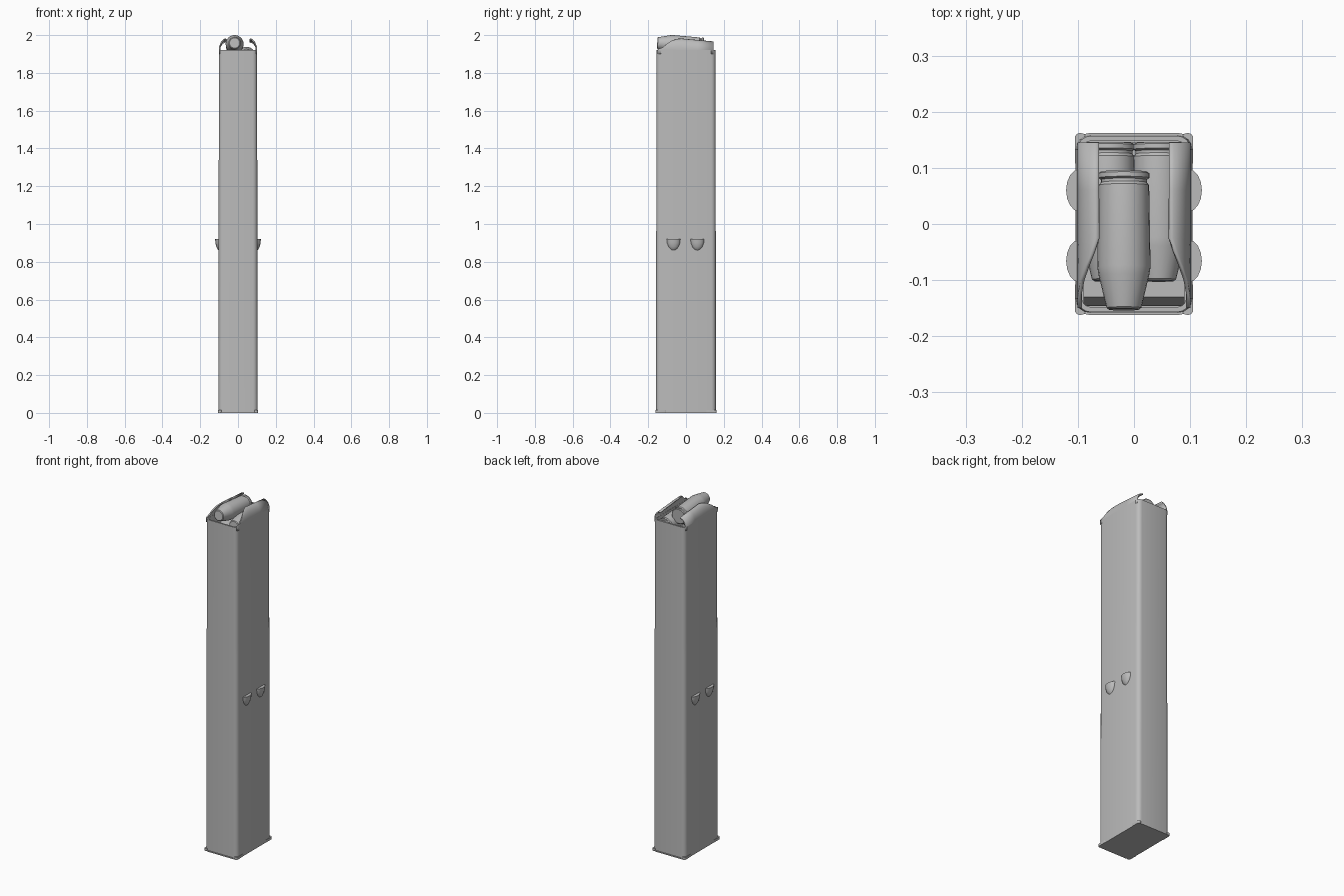
import bpy
import bmesh
import math
from mathutils import Matrix, Vector

cube = bpy.data.objects.get("Cube")
if cube:
    bpy.data.objects.remove(cube, do_unlink=True)

GREY = (0.5, 0.5, 0.5, 1.0)
steel = bpy.data.materials.new("grey metal")
steel.use_nodes = True
steel.diffuse_color = GREY
steel.node_tree.nodes["Principled BSDF"].inputs["Base Color"].default_value = GREY


def finish(name, bm, angle=35):
    """Turn a bmesh into a named, shaded object."""
    bmesh.ops.recalc_face_normals(bm, faces=bm.faces[:])
    mesh = bpy.data.meshes.new(name)
    bm.to_mesh(mesh)
    bm.free()
    mesh.materials.append(steel)
    obj = bpy.data.objects.new(name, mesh)
    bpy.context.scene.collection.objects.link(obj)
    bpy.ops.object.select_all(action="DESELECT")
    obj.select_set(True)
    bpy.context.view_layer.objects.active = obj
    bpy.ops.object.shade_smooth_by_angle(angle=math.radians(angle))
    return obj


def loft(name, rings, angle=35):
    """Skin a list of equal-length rings and cap both ends."""
    bm = bmesh.new()
    loops = [[bm.verts.new(p) for p in ring] for ring in rings]
    for a, b in zip(loops, loops[1:]):
        for i in range(len(a)):
            j = (i + 1) % len(a)
            bm.faces.new((a[i], a[j], b[j], b[i]))
    bm.faces.new(loops[0])
    bm.faces.new(loops[-1])
    return finish(name, bm, angle)


def rounded_ring(hx, hy, r, z, cx=0, cy=0, steps=4):
    """Rounded rectangle outline at height z."""
    ring = []
    for k, (sx, sy) in enumerate(((1, 1), (-1, 1), (-1, -1), (1, -1))):
        for i in range(steps + 1):
            a = math.pi / 2 * (k + i / steps)
            ring.append((cx + sx * (hx - r) + r * math.cos(a),
                         cy + sy * (hy - r) + r * math.sin(a), z))
    return ring


# Long hollow body, open at the top
loft("magazine_body", [
    rounded_ring(0.104, 0.158, 0.024, 0.004),
    rounded_ring(0.101, 0.157, 0.024, 1.92),
    rounded_ring(0.093, 0.148, 0.016, 1.92),
    rounded_ring(0.093, 0.148, 0.016, 1.65),
])

# Floor plate and its folded corner tabs
loft("floor_plate", [rounded_ring(0.104, 0.162, 0.024, z) for z in (0, 0.006)])
for sx, side in ((-1, "right"), (1, "left")):
    for sy, end in ((-1, "front"), (1, "back")):
        loft(f"{end}_{side}_corner_tab", [
            rounded_ring(0.01, 0.03, 0.009, z, sx * 0.0955, sy * 0.132)
            for z in (0, 0.015)])

# Stop bumps on both sides
for sx, side in ((-1, "right"), (1, "left")):
    for cy, end in ((-0.066, "front"), (0.06, "back")):
        rings = []
        for z, s in ((0.92, 1), (0.9, 0.94), (0.88, 0.75), (0.867, 0.48), (0.858, 0.12)):
            rings.append([(sx * 0.097 + 0.024 * s * math.cos(a),
                           cy + 0.038 * s * math.sin(a), z)
                          for a in (math.tau * i / 16 for i in range(16))])
        loft(f"{end}_{side}_stop_bump", rings)


# Feed lips curling inward, flaring open toward the front
def feed_lip(sx, side):
    stations = ((-0.15, 0.05), (-0.125, 0.15), (-0.1, 0.38), (-0.075, 0.62),
                (-0.05, 0.84), (-0.025, 1), (0.06, 1), (0.145, 1))
    steps = 8
    bm = bmesh.new()
    rows = []
    for y, reach in stations:
        height = 0.062 - 0.09 * max(y + 0.025, 0)
        row = [bm.verts.new((sx * 0.101, y, 1.9))]
        for i in range(steps + 1):
            a = math.pi / 2 * reach * i / steps
            row.append(bm.verts.new((sx * (0.063 + 0.038 * math.cos(a)), y,
                                     1.92 + height * math.sin(a))))
        rows.append(row)
    for a, b in zip(rows, rows[1:]):
        for i in range(steps + 1):
            bm.faces.new((a[i], a[i + 1], b[i + 1], b[i]))
    obj = finish(f"{side}_feed_lip", bm)
    # the open sheet is thickened toward the inside
    inward = obj.data.polygons[0].normal.x * sx > 0
    thick = obj.modifiers.new("thickness", "SOLIDIFY")
    thick.thickness = 0.007
    thick.offset = -1 if inward else 1


feed_lip(-1, "right")
feed_lip(1, "left")

# Stacked cartridges: radius and distance from the rim along the axis
PROFILE = ((0.042, 0), (0.046, 0.003), (0.046, 0.011), (0.041, 0.014),
           (0.041, 0.019), (0.045, 0.024), (0.0475, 0.17), (0.045, 0.185),
           (0.031, 0.243), (0.027, 0.246))


def cartridge(name, x, y, z, tilt):
    place = Matrix.Translation((x, y, z)) @ Matrix.Rotation(-tilt, 4, "X")
    rings = [[place @ Vector((r * math.cos(a), -d, r * math.sin(a)))
              for a in (math.tau * i / 24 for i in range(24))]
             for r, d in PROFILE]
    loft(name, rings, 30)


cartridge("top_cartridge", -0.018, 0.093, 1.941, math.radians(4))
for i in range(3):
    cartridge(f"stacked_cartridge_{i + 1}", 0.044 if i % 2 == 0 else -0.044,
              0.144, 1.882 - 0.05 * i, math.radians(3))

# Follower under the stack, with a sloped front edge
bm = bmesh.new()
outline = ((-0.146, 1.66), (-0.13, 1.73), (0.146, 1.73), (0.146, 1.66))
sides = [[bm.verts.new((x, y, z)) for y, z in outline] for x in (-0.09, 0.09)]
for i in range(4):
    j = (i + 1) % 4
    bm.faces.new((sides[0][i], sides[0][j], sides[1][j], sides[1][i]))
for side in sides:
    bm.faces.new(side)
finish("follower", bm)
